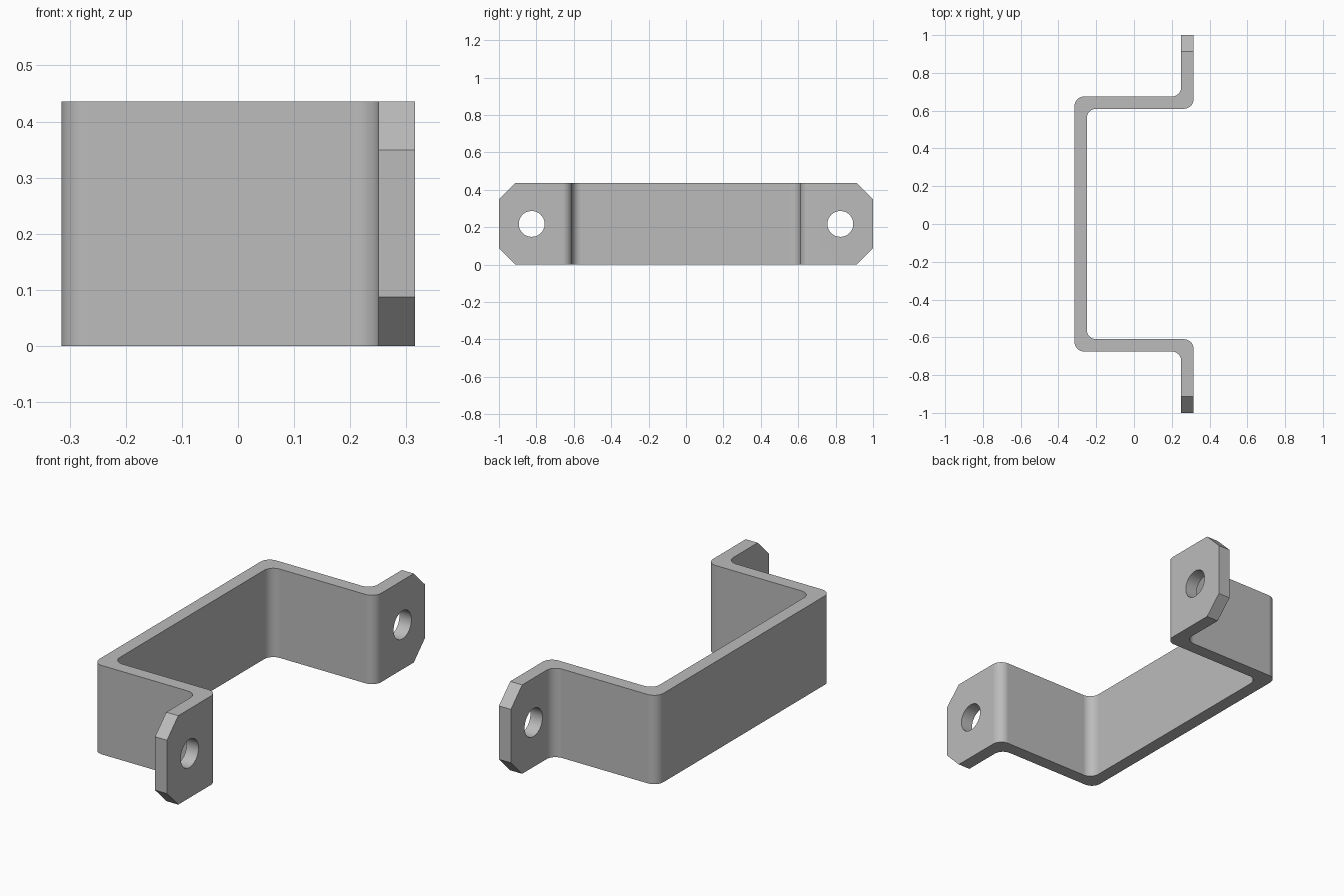
import bpy, bmesh, math
from mathutils import Vector

cube = bpy.data.objects.get("Cube")
if cube:
    bpy.data.objects.remove(cube, do_unlink=True)

HEIGHT, BEND, CHAMFER = 0.436, 0.05, 0.087
HOLE_Y, HOLE_R = 0.825, 0.069
ARC_STEPS = 8

steel = bpy.data.materials.new("grey steel")
steel.use_nodes = True
colour = (0.5, 0.5, 0.5, 1)
steel.diffuse_color = colour
steel.node_tree.nodes["Principled BSDF"].inputs["Base Color"].default_value = colour


def round_corners(corners):
    """Replace each right-angled corner (x, y, radius) by an arc."""
    points = []
    for i, (x, y, r) in enumerate(corners):
        p = Vector((x, y))
        if r == 0:
            points.append(p)
            continue
        a = (Vector(corners[i - 1][:2]) - p).normalized() * r
        b = (Vector(corners[(i + 1) % len(corners)][:2]) - p).normalized() * r
        for s in range(ARC_STEPS + 1):
            t = s / ARC_STEPS * math.pi / 2
            points.append(p + a * (1 - math.sin(t)) + b * (1 - math.cos(t)))
    return points


# Bent strip outline: one half, then its mirror image
half = [(-0.315, 0.675, BEND), (0.25, 0.675, BEND), (0.25, 1, 0),
        (0.315, 1, 0), (0.315, 0.61, BEND), (-0.25, 0.61, BEND)]
outline = round_corners(half + [(x, -y, r) for x, y, r in reversed(half)])

bm = bmesh.new()
base = bm.faces.new([bm.verts.new((p.x, p.y, 0)) for p in outline])
top = bmesh.ops.extrude_face_region(bm, geom=[base])["geom"]
bmesh.ops.translate(bm, vec=(0, 0, HEIGHT),
                    verts=[v for v in top if isinstance(v, bmesh.types.BMVert)])
bmesh.ops.recalc_face_normals(bm, faces=bm.faces)

# Chamfered corners of the two mounting tabs
tips = [e for e in bm.edges
        if all(abs(v.co.y) > 0.99 for v in e.verts)
        and abs(e.verts[0].co.z - e.verts[1].co.z) < 0.01]
bmesh.ops.bevel(bm, geom=tips, offset=CHAMFER, segments=1, affect='EDGES')

mesh = bpy.data.meshes.new("bracket")
bm.to_mesh(mesh)
bm.free()
mesh.materials.append(steel)
bracket = bpy.data.objects.new("bracket", mesh)
bpy.context.collection.objects.link(bracket)

# Bolt holes through the tabs
bpy.context.view_layer.objects.active = bracket
for side in (-1, 1):
    bpy.ops.mesh.primitive_cylinder_add(
        vertices=48, radius=HOLE_R, depth=0.3,
        location=(0.28, side * HOLE_Y, HEIGHT / 2), rotation=(0, math.pi / 2, 0))
    cutter = bpy.context.object
    cutter.name = "hole_cutter"
    cutter.hide_render = True
    cutter.data.materials.append(steel)
    bpy.context.view_layer.objects.active = bracket
    cut = bracket.modifiers.new("bolt_hole", 'BOOLEAN')
    cut.operation = 'DIFFERENCE'
    cut.solver = 'EXACT'
    cut.object = cutter
    bpy.ops.object.modifier_apply(modifier=cut.name)
    bpy.data.objects.remove(cutter, do_unlink=True)

# Smooth bends, crisp edges
bpy.ops.object.select_all(action='DESELECT')
bracket.select_set(True)
bpy.context.view_layer.objects.active = bracket
bpy.ops.object.shade_smooth_by_angle(angle=math.radians(30))
weighted = bracket.modifiers.new("weighted_normals", 'WEIGHTED_NORMAL')
weighted.keep_sharp = True
